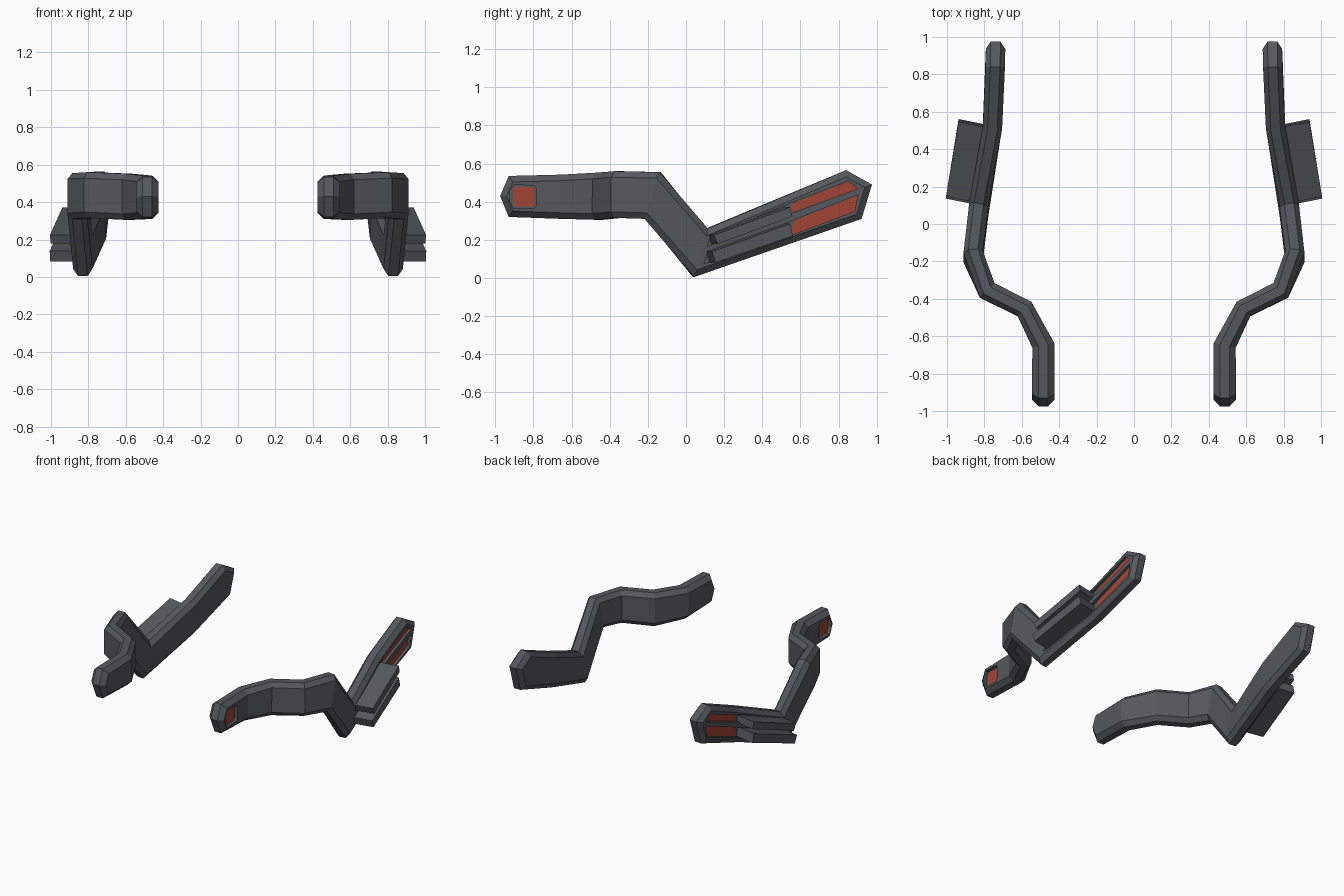
import bpy, bmesh
from mathutils import Vector

if "Cube" in bpy.data.objects:
    bpy.data.objects.remove(bpy.data.objects["Cube"])


def material(name, rgb):
    m = bpy.data.materials.new(name)
    m.use_nodes = True
    m.diffuse_color = (*rgb, 1)
    bsdf = next(n for n in m.node_tree.nodes if n.type == "BSDF_PRINCIPLED")
    bsdf.inputs["Base Color"].default_value = (*rgb, 1)
    bsdf.inputs["Roughness"].default_value = 0.7
    return m


GREY = material("dark grey", (0.09, 0.10, 0.11))
RED = material("rust red", (0.36, 0.06, 0.036))

# Arm stations, front to back: centre x, half thickness, top (y, z), bottom (y, z)
STATIONS = [
    (0.485, 0.06, (-0.975, 0.43), (-0.975, 0.43)),
    (0.485, 0.06, (-0.93, 0.535), (-0.93, 0.32)),
    (0.485, 0.06, (-0.65, 0.542), (-0.65, 0.31)),
    (0.585, 0.052, (-0.455, 0.552), (-0.455, 0.305)),
    (0.785, 0.055, (-0.355, 0.56), (-0.355, 0.315)),
    (0.86, 0.052, (-0.135, 0.555), (-0.215, 0.31)),
    (0.83, 0.052, (0.11, 0.26), (0.04, 0.005)),
    (0.757, 0.052, (0.50, 0.423), (0.53, 0.175)),
    (0.742, 0.052, (0.84, 0.565), (0.92, 0.31)),
    (0.74, 0.052, (0.975, 0.49), (0.975, 0.49)),
]
BAND, CHAMFER = 0.026, 0.032
N = len(STATIONS)


def plan_normal(i):
    """Outward direction of the arm seen from above."""
    a, b = STATIONS[max(i - 1, 0)], STATIONS[min(i + 1, N - 1)]
    dy = (b[2][0] + b[3][0] - a[2][0] - a[3][0]) / 2
    return Vector((dy, a[0] - b[0])).normalized()


def inset(points, d):
    """Shrink a clockwise closed outline by d."""
    result = []
    for i, p in enumerate(points):
        d1 = (p - points[i - 1]).normalized()
        d2 = (points[(i + 1) % len(points)] - p).normalized()
        n1, n2 = Vector((d1.y, -d1.x)), Vector((d2.y, -d2.x))
        result.append(p + (n1 + n2) * d / (1 + n1.dot(n2)))
    return result


def outer_x(y):
    """Height of the arm's outer side at a given y."""
    pts = []
    for i, (x, t, top, bot) in enumerate(STATIONS):
        n = plan_normal(i)
        pts.append((x + n.x * t, (top[0] + bot[0]) / 2 + n.y * t))
    for (xa, ya), (xb, yb) in zip(pts, pts[1:]):
        if y <= yb:
            return xa + (xb - xa) * max(0, (y - ya) / (yb - ya))
    return pts[-1][0]


def finish(name, bm, mat):
    bmesh.ops.remove_doubles(bm, verts=bm.verts, dist=1e-5)
    bmesh.ops.recalc_face_normals(bm, faces=bm.faces)
    me = bpy.data.meshes.new(name)
    bm.to_mesh(me)
    bm.free()
    me.materials.append(mat)
    ob = bpy.data.objects.new(name, me)
    bpy.context.scene.collection.objects.link(ob)
    return ob


def loft(name, rings, mat, caps):
    bm = bmesh.new()
    rows = [[bm.verts.new(p) for p in r] for r in rings]
    k = len(rows[0])
    for a, b in zip(rows, rows[1:]):
        for j in range(k):
            bm.faces.new((a[j], a[(j + 1) % k], b[(j + 1) % k], b[j]))
    if caps:
        bm.faces.new(rows[0])
        bm.faces.new(rows[-1])
    return finish(name, bm, mat)


def strip(name, pairs, near, far, mat, lean=0.0):
    """Solid following the arm's outer side, between two offsets from it."""
    rings = []
    for low, high in pairs:
        rings.append([(outer_x(y) + o, y + lean * o, z)
                      for (y, z), o in ((low, near), (high, near), (high, far), (low, far))])
    return loft(name, rings, mat, True)


def apply(ob, kind, **settings):
    mod = ob.modifiers.new(kind.title(), kind)
    for key, value in settings.items():
        setattr(mod, key, value)
    with bpy.context.temp_override(object=ob, active_object=ob, selected_objects=[ob]):
        bpy.ops.object.modifier_apply(modifier=mod.name)


# Chamfered bent arm
outline = [Vector(s[2]) for s in STATIONS] + [Vector(s[3]) for s in STATIONS[-2:0:-1]]
shrunk = inset(outline, CHAMFER)
rings = []
for i, (x, t, top, bot) in enumerate(STATIONS):
    n = plan_normal(i)
    j = i if i in (0, N - 1) else len(outline) - i
    section = [(shrunk[i], t), (outline[i], BAND), (outline[i], -BAND), (shrunk[i], -t),
               (shrunk[j], -t), (outline[j], -BAND), (outline[j], BAND), (shrunk[j], t)]
    rings.append([(x + n.x * o, p.x + n.y * o, p.y) for p, o in section])
arm = loft("arms", rings, GREY, False)

# Recesses: two long rear channels and a front window
DEPTH = 0.025
RECESSES = [
    [((0.11, 0.165), (0.13, 0.218)), ((0.5, 0.32), (0.5, 0.373)), ((0.9, 0.468), (0.85, 0.507))],
    [((0.095, 0.075), (0.115, 0.135)), ((0.5, 0.205), (0.5, 0.278)), ((0.885, 0.35), (0.9, 0.435))],
    [((-0.925, 0.405), (-0.925, 0.45)), ((-0.905, 0.365), (-0.905, 0.488)),
     ((-0.795, 0.365), (-0.795, 0.485)), ((-0.785, 0.38), (-0.785, 0.47))],
]
for pairs in RECESSES:
    cutter = strip("recess_cutter", pairs, -DEPTH, 0.05, GREY)
    cutter.hide_render = True
    apply(arm, "BOOLEAN", operation="DIFFERENCE", solver="EXACT", object=cutter)
    bpy.data.objects.remove(cutter)

# Red plates on the recess floors
PLATES = {
    "upper_rear_panels": [((0.535, 0.336), (0.56, 0.394)), ((0.9, 0.468), (0.85, 0.507))],
    "lower_rear_panels": [((0.54, 0.22), (0.565, 0.3)), ((0.885, 0.35), (0.9, 0.435))],
    "front_panels": [((-0.908, 0.385), (-0.908, 0.465)), ((-0.893, 0.373), (-0.893, 0.478)),
                     ((-0.795, 0.375), (-0.795, 0.475))],
}
parts = [arm]
for name, pairs in PLATES.items():
    parts.append(strip(name, pairs, -DEPTH - 0.002, -DEPTH + 0.005, RED))

# Fins standing out from the front half of the channels
FINS = {
    "upper_fins": [((0.14, 0.178), (0.12, 0.225)), ((0.53, 0.322), (0.52, 0.372))],
    "lower_fins": [((0.13, 0.082), (0.11, 0.138)), ((0.535, 0.22), (0.52, 0.285))],
}
for name, pairs in FINS.items():
    parts.append(strip(name, pairs, -DEPTH - 0.005, 0.13, GREY, lean=0.2))

# Matching parts on the other side
for part in parts:
    apply(part, "MIRROR", use_axis=(True, False, False), use_mirror_merge=False)
